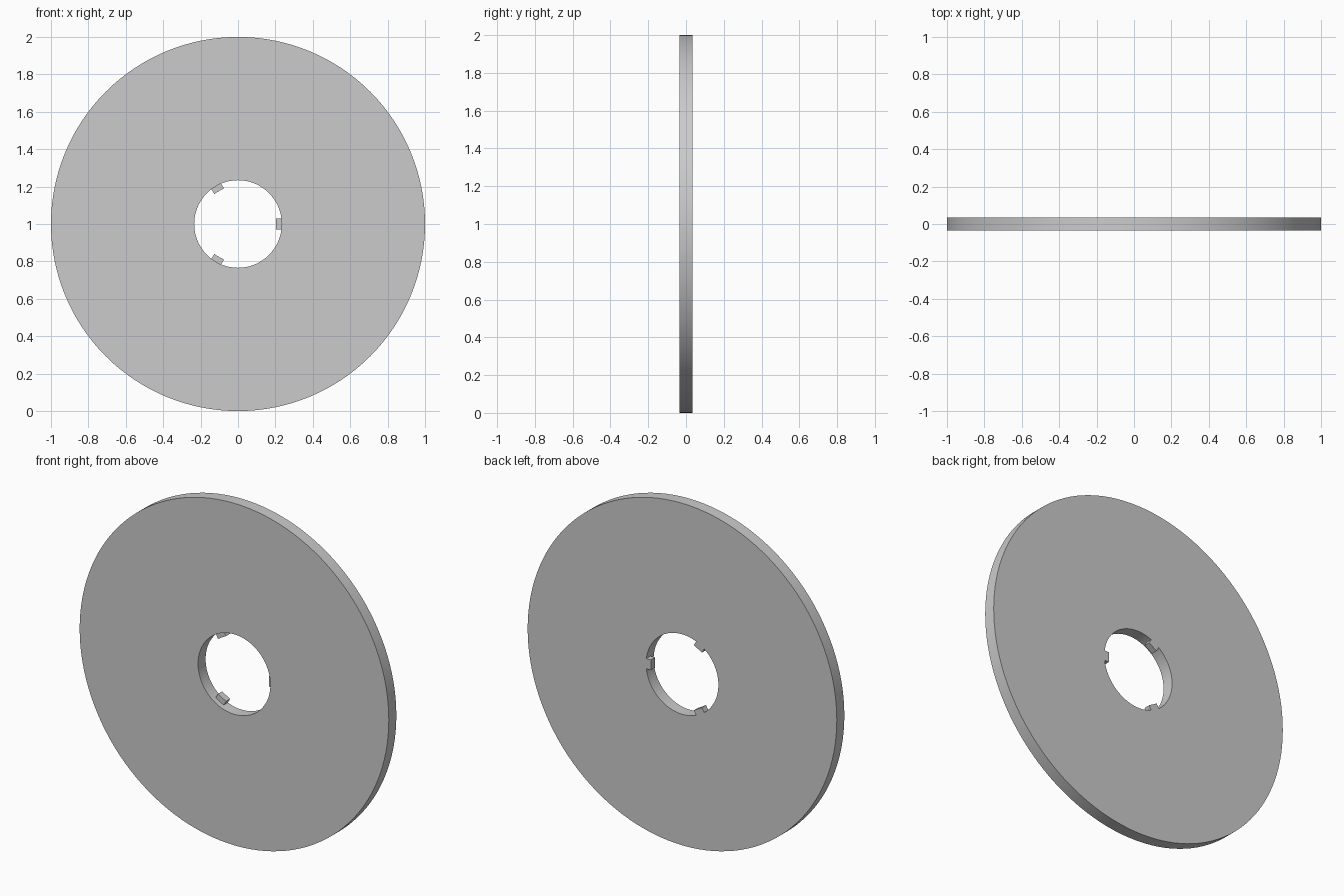
import bpy, bmesh
from math import pi, sin, cos
from mathutils import Matrix, Vector

if "Cube" in bpy.data.objects:
    bpy.data.objects.remove(bpy.data.objects["Cube"])

R_OUT, R_BORE, R_TAB = 1.0, 0.234, 0.203   # radii of rim, bore and tab tips
HALF = 0.035                               # half thickness
TAB_W = 0.06                               # tab width
TAB_FRONT = -0.003                         # tabs fill the rear half, flush with the back
SEG = 128
CENTRE = Vector((0, 0, 1))


def make_object(name, bm):
    bmesh.ops.recalc_face_normals(bm, faces=bm.faces)
    mesh = bpy.data.meshes.new(name)
    bm.to_mesh(mesh)
    bm.free()
    obj = bpy.data.objects.new(name, mesh)
    bpy.context.collection.objects.link(obj)
    return obj


# Flat disc with a round bore: rectangular section swept round the y axis
bm = bmesh.new()
section = [(R_BORE, -HALF), (R_OUT, -HALF), (R_OUT, HALF), (R_BORE, HALF)]
rings = []
for i in range(SEG):
    a = 2 * pi * i / SEG
    rings.append([bm.verts.new(CENTRE + Vector((r * cos(a), y, r * sin(a))))
                  for r, y in section])
for i in range(SEG):
    p, q = rings[i], rings[(i + 1) % SEG]
    for j in range(4):
        k = (j + 1) % 4
        bm.faces.new((p[j], p[k], q[k], q[j]))
disc = make_object("disc", bm)

# Three locating tabs inside the bore, rooted in the disc
bm = bmesh.new()
r_root = R_BORE + 0.02
for i in range(3):
    place = (Matrix.Translation(CENTRE) @ Matrix.Rotation(i * 2 * pi / 3, 4, 'Y')
             @ Matrix.Translation(((R_TAB + r_root) / 2, (TAB_FRONT + HALF) / 2, 0))
             @ Matrix.Diagonal((r_root - R_TAB, HALF - TAB_FRONT, TAB_W, 1)))
    bmesh.ops.create_cube(bm, size=1, matrix=place)
tabs = make_object("tabs", bm)
tabs.hide_render = True

# Merge the tabs into the disc
bpy.context.view_layer.objects.active = disc
disc.select_set(True)
mod = disc.modifiers.new("join_tabs", 'BOOLEAN')
mod.operation = 'UNION'
mod.solver = 'EXACT'
mod.object = tabs
bpy.ops.object.modifier_apply(modifier=mod.name)
bpy.data.objects.remove(tabs)
bpy.ops.object.shade_smooth_by_angle()
